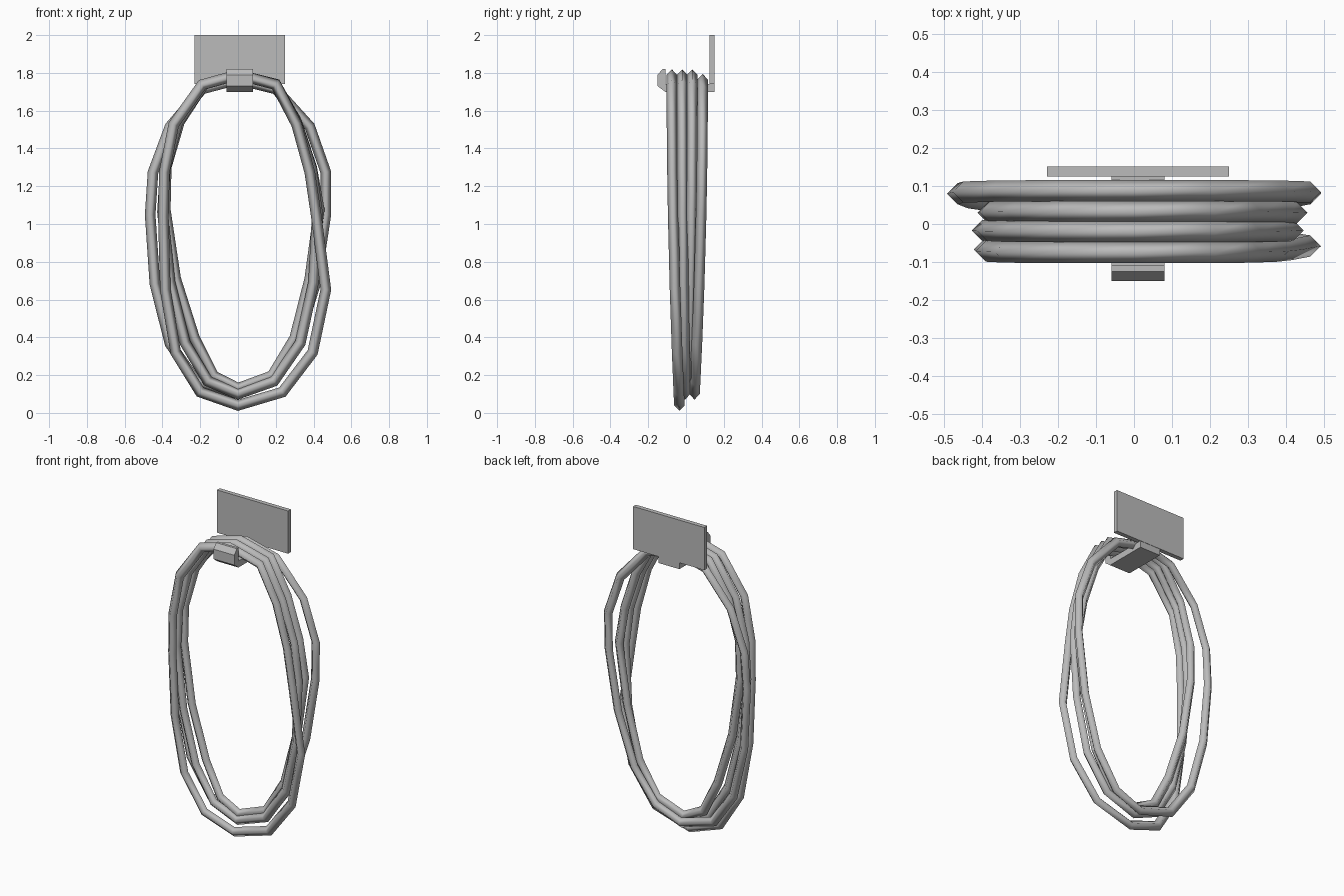
import bpy
import bmesh
from mathutils import Vector

cube = bpy.data.objects.get("Cube")
if cube:
    bpy.data.objects.remove(cube)

# One grey for every part
grey = bpy.data.materials.new("plain_grey")
grey.use_nodes = True
colour = (0.5, 0.5, 0.5, 1)
grey.diffuse_color = colour
grey.node_tree.nodes["Principled BSDF"].inputs["Base Color"].default_value = colour


def finish(name, bm, smooth=False):
    """Turn a bmesh into a named object with the shared material."""
    bmesh.ops.recalc_face_normals(bm, faces=bm.faces[:])
    for face in bm.faces:
        face.smooth = smooth
    mesh = bpy.data.meshes.new(name)
    bm.to_mesh(mesh)
    bm.free()
    mesh.materials.append(grey)
    obj = bpy.data.objects.new(name, mesh)
    bpy.context.collection.objects.link(obj)
    return obj


def extrude_profile(name, profile, x_min, x_max):
    """Extrude a (y, z) outline along x."""
    bm = bmesh.new()
    base = bm.faces.new([bm.verts.new((x_min, y, z)) for y, z in profile])
    result = bmesh.ops.extrude_face_region(bm, geom=[base])
    moved = [v for v in result["geom"] if isinstance(v, bmesh.types.BMVert)]
    bmesh.ops.translate(bm, verts=moved, vec=(x_max - x_min, 0, 0))
    return finish(name, bm)


def hose_loop(name, path, radius):
    """Sweep a diamond section round a closed path, mitred at each bend."""
    bm = bmesh.new()
    side = Vector((0, radius, 0))
    rings = []
    for i, point in enumerate(path):
        before = (point - path[i - 1]).normalized()
        after = (path[(i + 1) % len(path)] - point).normalized()
        tangent = (before + after).normalized()
        radial = tangent.cross(Vector((0, 1, 0))).normalized()
        radial *= radius / max(tangent.dot(after), 0.7)
        rings.append([bm.verts.new(point + offset)
                      for offset in (radial, side, -radial, -side)])
    for i, ring in enumerate(rings):
        following = rings[(i + 1) % len(rings)]
        for k in range(4):
            j = (k + 1) % 4
            bm.faces.new((ring[k], ring[j], following[j], following[k]))
    return finish(name, bm, smooth=True)


# Hanging hose: relative heights shared by all the loops, widths for each side
LEVELS = (0.97, 0.85, 0.705, 0.57, 0.35, 0.16, 0.04)
LOOPS = {
    "hose_loop_back": dict(
        y=(0.088, 0.045), z=(1.765, 0.10),
        low_x=(0.19, 0.36, 0.45, 0.465, 0.44, 0.36, 0.22),
        high_x=(0.20, 0.38, 0.465, 0.465, 0.41, 0.31, 0.17)),
    "hose_loop_inner": dict(
        y=(0.033, 0.015), z=(1.79, 0.13),
        low_x=(0.18, 0.31, 0.38, 0.385, 0.33, 0.23, 0.13),
        high_x=(0.20, 0.31, 0.39, 0.43, 0.38, 0.30, 0.18)),
    "hose_loop_middle": dict(
        y=(-0.02, -0.005), z=(1.79, 0.10),
        low_x=(0.18, 0.32, 0.385, 0.40, 0.36, 0.28, 0.16),
        high_x=(0.20, 0.31, 0.39, 0.42, 0.40, 0.33, 0.19)),
    "hose_loop_front": dict(
        y=(-0.075, -0.035), z=(1.79, 0.04),
        low_x=(0.19, 0.34, 0.39, 0.395, 0.385, 0.33, 0.20),
        high_x=(0.20, 0.31, 0.38, 0.415, 0.465, 0.395, 0.235)),
}
for name, loop in LOOPS.items():
    (y_top, y_bottom), (z_top, z_bottom) = loop["y"], loop["z"]

    def place(x, level):
        drop = (1 - level) ** 2
        return Vector((x, y_top + (y_bottom - y_top) * drop,
                       z_bottom + (z_top - z_bottom) * level))

    path = [place(0, 1)]
    path += [place(x, t) for x, t in zip(loop["high_x"], LEVELS)]
    path += [place(0, 0)]
    path += [place(-x, t) for x, t in zip(loop["low_x"], LEVELS)][::-1]
    hose_loop(name, path, 0.028)

# Wall plate
extrude_profile("wall_plate",
                [(0.125, 1.74), (0.152, 1.74), (0.152, 2.0), (0.125, 2.0)],
                -0.23, 0.25)

# Hook: a shelf under the hose with a raised, chamfered front lip
extrude_profile("hook",
                [(0.15, 1.70), (-0.11, 1.70), (-0.15, 1.73), (-0.15, 1.79),
                 (-0.125, 1.82), (-0.108, 1.82), (-0.108, 1.74), (0.15, 1.74)],
                -0.06, 0.08)
